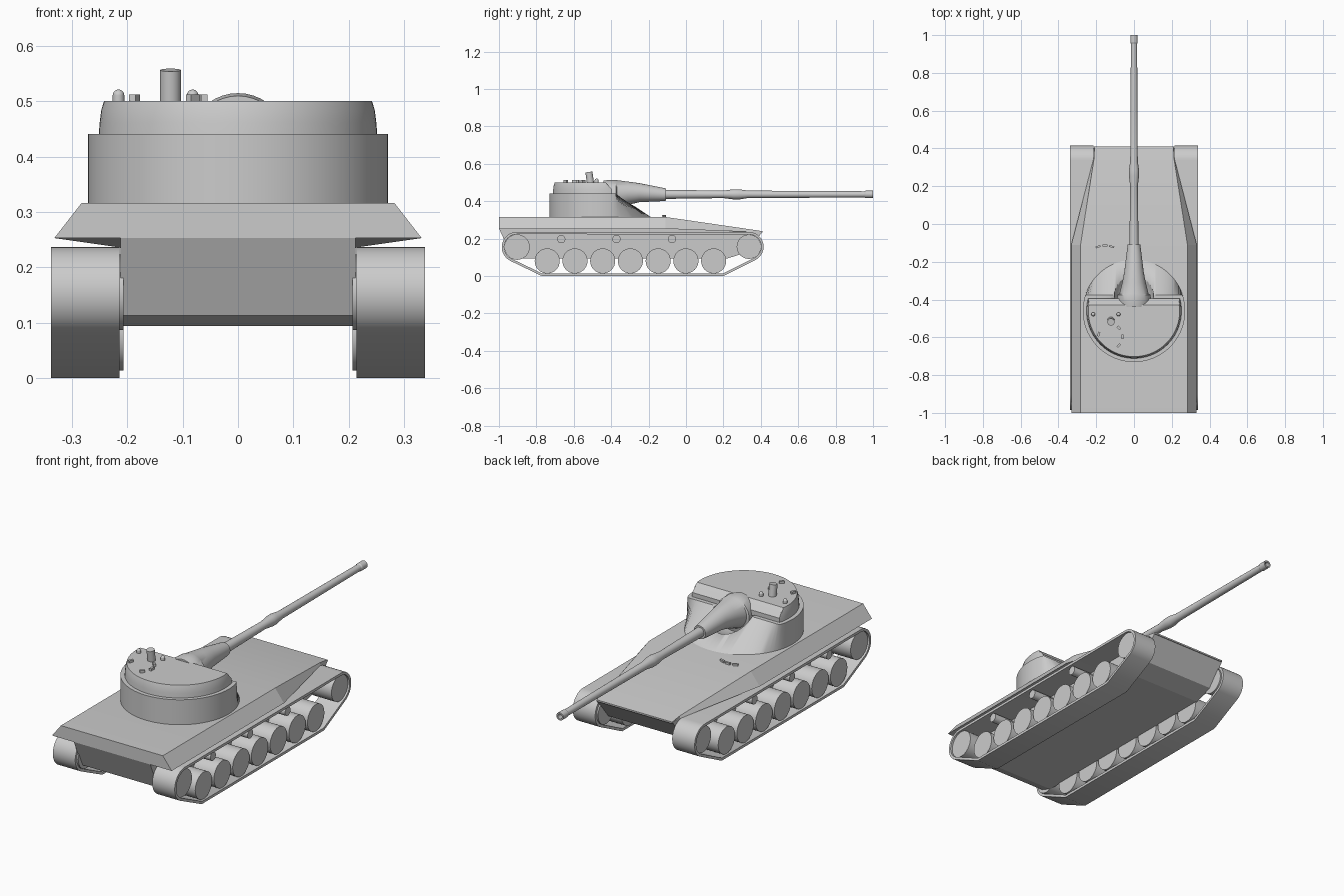
import bpy, bmesh
from math import sin, cos, pi, radians
from mathutils import Matrix, Vector

if "Cube" in bpy.data.objects:
    bpy.data.objects.remove(bpy.data.objects["Cube"])


def finish(bm, name, angle=30):
    bmesh.ops.recalc_face_normals(bm, faces=bm.faces)
    me = bpy.data.meshes.new(name)
    bm.to_mesh(me)
    bm.free()
    ob = bpy.data.objects.new(name, me)
    bpy.context.collection.objects.link(ob)
    bpy.ops.object.select_all(action='DESELECT')
    ob.select_set(True)
    bpy.context.view_layer.objects.active = ob
    bpy.ops.object.shade_smooth_by_angle(angle=radians(angle))
    return ob


def loft(name, rings, closed=False, angle=30):
    """Skin a list of rings with equal point counts; cap the ends or close the loop."""
    bm = bmesh.new()
    vs = [[bm.verts.new(p) for p in r] for r in rings]
    n = len(vs[0])
    pairs = list(zip(vs, vs[1:])) + ([(vs[-1], vs[0])] if closed else [])
    for a, b in pairs:
        for i in range(n):
            j = (i + 1) % n
            bm.faces.new((a[i], a[j], b[j], b[i]))
    if not closed:
        bm.faces.new(vs[0])
        bm.faces.new(vs[-1])
    return finish(bm, name, angle)


def lathe_y(name, profile, n=32):
    """Rings around the y axis from (y, radius, centre z)."""
    return loft(name, [[(r * cos(2 * pi * i / n), y, z + r * sin(2 * pi * i / n))
                        for i in range(n)] for y, r, z in profile])


def clipped_disc(name, levels, cy=-0.46, n=72):
    """Round levels (z, radius, front clip y) stacked upward."""
    return loft(name, [[(r * cos(2 * pi * i / n), min(cy + r * sin(2 * pi * i / n), clip), z)
                        for i in range(n)] for z, r, clip in levels])


def cylinder(name, loc, r, depth, axis='Z', tilt=0, n=32):
    rot = Matrix.Rotation(pi / 2, 4, 'Y') if axis == 'X' else Matrix.Rotation(tilt, 4, 'X')
    bm = bmesh.new()
    bmesh.ops.create_cone(bm, cap_ends=True, segments=n, radius1=r, radius2=r, depth=depth,
                          matrix=Matrix.Translation(loc) @ rot)
    return finish(bm, name)


def box(name, loc, size, turn=0):
    bm = bmesh.new()
    bmesh.ops.create_cube(bm, size=1, matrix=Matrix.Translation(loc)
                          @ Matrix.Rotation(radians(turn), 4, 'Z')
                          @ Matrix.Diagonal((*size, 1)))
    return finish(bm, name)


# Upper hull: sloped sides, tapering to the nose
def section(y, xb, zb, xt, zt):
    return [(-xb, y, zb), (xb, y, zb), (xt, y, zt), (-xt, y, zt)]


loft("upper_hull", [section(-1.0, .332, .253, .283, .316),
                    section(-.11, .332, .253, .283, .316),
                    section(.35, .213, .236, .211, .249),
                    section(.41, .211, .232, .21, .24)], angle=10)

# Lower hull between the tracks
side = [(-1.0, .255), (-.935, .113), (-.88, .094), (.22, .094), (.32, .125), (.41, .238),
        (.35, .242), (-.11, .26)]
loft("lower_hull", [[(x, y, z) for y, z in side] for x in (-.212, .212)], angle=10)


# Running gear
def track_path(off):
    pts = []
    for cy, cz, r, a0, a1 in ((-.903, .155, .082, 90, 243), (.336, .157, .079, -61, 90)):
        pts += [(cy + (r - off) * cos(radians(a0 + (a1 - a0) * i / 16)),
                 cz + (r - off) * sin(radians(a0 + (a1 - a0) * i / 16))) for i in range(17)]
        if cy < 0:
            pts += [(-.77 + off * .25, off), (.2 - off * .25, off)]
    return pts


outer, inner = track_path(0), track_path(.013)
for s, side_name in ((-1, "left"), (1, "right")):
    xa, xb = s * .214, s * .338
    loft(f"{side_name}_track",
         [[(xa, *o), (xb, *o), (xb, *i), (xa, *i)] for o, i in zip(outer, inner)], closed=True)
    mid, width = s * .268, .122
    for i in range(7):
        cylinder(f"{side_name}_road_wheel_{i + 1}", (mid, -.742 + .1483 * i, .081),
                 .067, width, 'X')
    cylinder(f"{side_name}_rear_wheel", (mid, -.903, .155), .068, width, 'X')
    cylinder(f"{side_name}_front_wheel", (mid, .336, .157), .065, width, 'X')
    for i, y in enumerate((-.667, -.372, -.075)):
        cylinder(f"{side_name}_return_roller_{i + 1}", (mid, y, .198), .022, width, 'X', n=20)

# Turret base: round behind, sloped in front, with a scoop for the gun
base = clipped_disc("turret_base", [(.31, .271, 0), (.316, .271, 0), (.441, .271, -.375)])
bm = bmesh.new()
bmesh.ops.create_uvsphere(bm, u_segments=40, v_segments=24, radius=1,
                          matrix=Matrix.Translation((0, -.40, .435))
                          @ Matrix.Diagonal((.105, .185, .095, 1)))
cutter = finish(bm, "scoop_cutter")
cutter.hide_render = True
cutter.hide_viewport = True
mod = base.modifiers.new("scoop", 'BOOLEAN')
mod.object = cutter
mod.solver = 'EXACT'

# Upper turret: half disc with a bevelled front edge
clipped_disc("turret_top", [(.435, .252, -.395), (.462, .25, -.395), (.485, .247, -.415),
                            (.501, .242, -.43)])

# Gun shroud and barrel with hollow muzzle
lathe_y("gun_shroud", [(-.44, .085, .425), (-.41, .09, .425), (-.375, .088, .426),
                       (-.37, .077, .436), (-.31, .062, .443), (-.25, .051, .446),
                       (-.12, .035, .436), (-.108, .033, .436), (-.108, .02, .436)], 40)
lathe_y("gun_barrel", [(y, r, .437) for y, r in
                       ((-.15, .025), (-.02, .023), (.2, .02), (.255, .027), (.285, .027),
                        (.33, .02), (.6, .0185), (.955, .0165), (.96, .0195), (1.0, .0195),
                        (1.0, .012), (.93, .012))], 28)

# Roof fittings
cylinder("roof_sight", (-.122, -.515, .527), .019, .06, tilt=radians(8), n=24)
for i, x in enumerate((-.216, -.082)):
    bm = bmesh.new()
    bmesh.ops.create_uvsphere(bm, u_segments=16, v_segments=10, radius=.0105,
                              matrix=Matrix.Translation((x, -.478, .511)))
    finish(bm, f"roof_dome_{i + 1}")
    cylinder(f"roof_dome_stem_{i + 1}", (x, -.478, .505), .0105, .012, n=16)
for i, (x, y, turn) in enumerate(((-.187, -.583, 70), (-.08, -.55, -45), (-.061, -.597, 90),
                                  (-.081, -.643, 45))):
    box(f"roof_periscope_{i + 1}", (x, y, .505), (.024, .012, .015), turn)

# Driver periscopes on the hull
for i, (x, y, turn) in enumerate(((-.19, -.12, 20), (-.154, -.113, 0), (-.118, -.12, -20))):
    box(f"hull_periscope_{i + 1}", (x, y, .318), (.026, .01, .016), turn)
